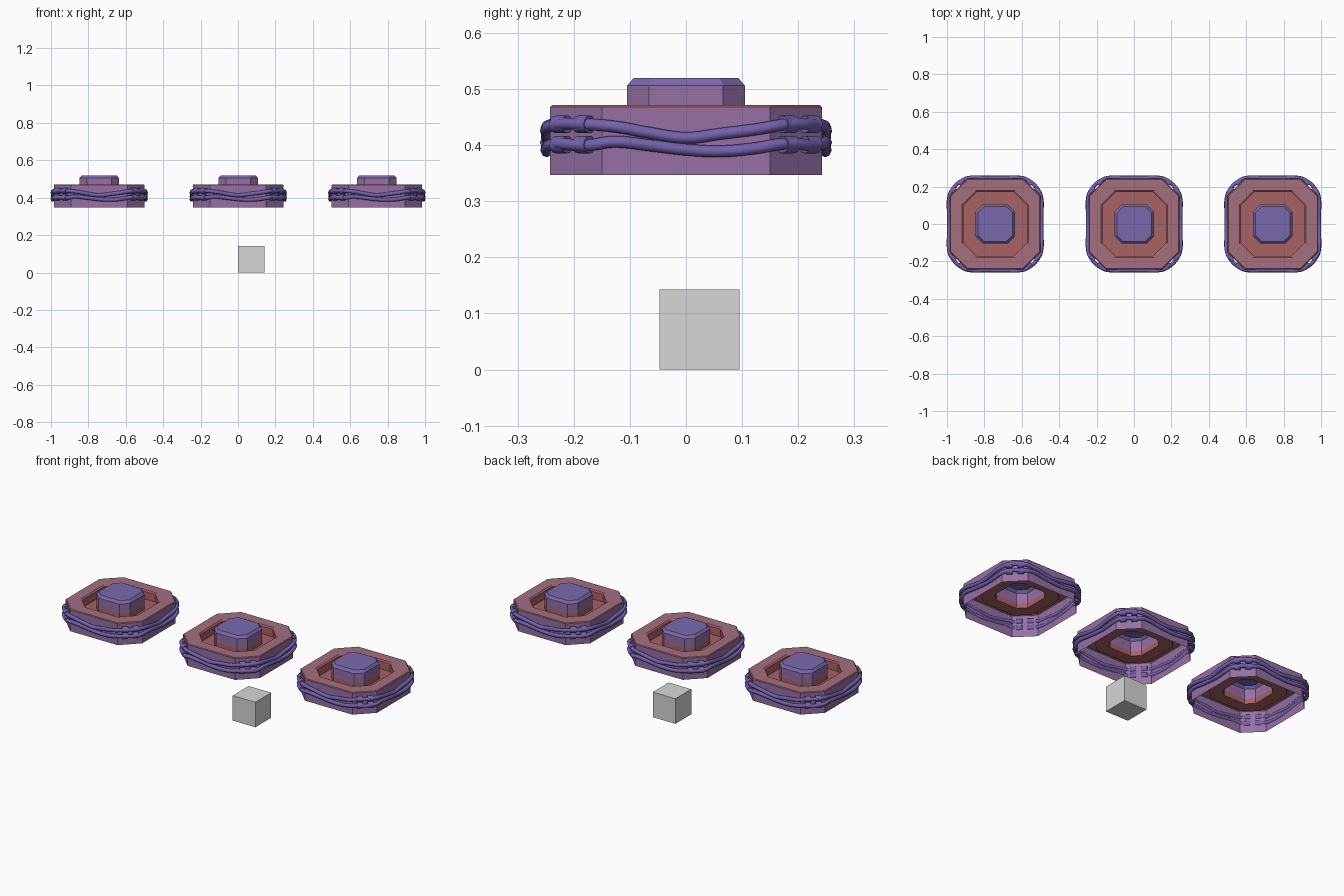
import bpy, bmesh, math
from mathutils import Vector, Matrix

if "Cube" in bpy.data.objects:
    bpy.data.objects.remove(bpy.data.objects["Cube"])


def material(name, r, g, b):
    lin = lambda c: ((c / 255 + 0.055) / 1.055) ** 2.4
    m = bpy.data.materials.new(name)
    m.diffuse_color = (lin(r), lin(g), lin(b), 1)
    m.use_nodes = True
    m.node_tree.nodes["Principled BSDF"].inputs["Base Color"].default_value = m.diffuse_color
    return m


wall_purple = material("dusty purple", 150, 112, 165)
rim_mauve = material("mauve", 163, 112, 128)
floor_red = material("brick red", 168, 98, 100)
knob_violet = material("violet", 122, 105, 172)
cable_violet = material("deep violet", 116, 98, 172)
grey = material("light grey", 215, 215, 215)


def add(name, data, mats, loc):
    ob = bpy.data.objects.new(name, data)
    ob.location = loc
    for m in mats:
        if m.name not in [k.name for k in data.materials if k]:
            data.materials.append(m)
    bpy.context.collection.objects.link(ob)
    return ob


def octagon(h, c, z):
    # square of half width h whose flat sides end at c
    return [(h, -c, z), (h, c, z), (c, h, z), (-c, h, z),
            (-h, c, z), (-h, -c, z), (-c, -h, z), (c, -h, z)]


def shell(name, rings, cols, cap=None):
    """Stack octagon rings; cols gives the material of each band."""
    bm = bmesh.new()
    loops = [[bm.verts.new(p) for p in octagon(*r)] for r in rings]
    for a, b, col in zip(loops, loops[1:], cols):
        for i in range(8):
            j = (i + 1) % 8
            bm.faces.new((a[i], a[j], b[j], b[i])).material_index = col
    if cap is not None:
        bm.faces.new(loops[-1]).material_index = cap
    me = bpy.data.meshes.new(name)
    bm.to_mesh(me)
    bm.free()
    return me


# open-bottomed housing: wall, thin edge, rim, groove wall, recessed floor
housing = shell("housing", [
    (0.242, 0.150, 0.347), (0.242, 0.150, 0.468), (0.238, 0.148, 0.472),
    (0.178, 0.106, 0.472), (0.170, 0.101, 0.466), (0.170, 0.101, 0.422),
    (0.105, 0.066, 0.422)], [0, 2, 1, 2, 2, 2])

# hollow button rising from the floor
button = shell("button", [
    (0.105, 0.066, 0.422), (0.105, 0.066, 0.450), (0.105, 0.066, 0.506),
    (0.093, 0.060, 0.520)], [0, 1, 2], cap=2)


def cable(name, side):
    # side: (x, y, z) points of one side, repeated round the four sides
    cu = bpy.data.curves.new(name, 'CURVE')
    cu.dimensions = '3D'
    cu.bevel_depth = 0.0105
    cu.bevel_resolution = 2
    cu.resolution_u = 6
    pts = [Matrix.Rotation(k * math.pi / 2, 3, 'Z') @ Vector(p)
           for k in range(4) for p in side]
    sp = cu.splines.new('BEZIER')
    sp.bezier_points.add(len(pts) - 1)
    for bp, p in zip(sp.bezier_points, pts):
        bp.co = p
        bp.handle_left_type = bp.handle_right_type = 'AUTO'
    sp.use_cyclic_u = True
    return cu


upper = cable("upper_cable", [
    (0.236, -0.172, 0.437), (0.248, -0.12, 0.432), (0.248, -0.06, 0.421),
    (0.248, 0.0, 0.413), (0.248, 0.06, 0.420), (0.248, 0.13, 0.429),
    (0.236, 0.172, 0.436)])
lower = cable("lower_cable", [
    (0.236, -0.172, 0.400), (0.248, -0.13, 0.406), (0.248, -0.06, 0.399),
    (0.248, 0.0, 0.392), (0.248, 0.06, 0.389), (0.248, 0.12, 0.394),
    (0.236, 0.172, 0.402)])

# collars clamping both cables at each end of the cut corners
bm = bmesh.new()
for k in range(4):
    for s in (-1, 1):
        for z in (0.437, 0.401):
            p = Vector((0.202 + 0.020 * s, 0.202 - 0.020 * s, z))
            m = (Matrix.Rotation(k * math.pi / 2, 4, 'Z')
                 @ Matrix.Translation(p)
                 @ Matrix.Rotation(-math.pi / 4, 4, 'Z')
                 @ Matrix.Rotation(math.pi / 2, 4, 'Y'))
            bmesh.ops.create_cone(bm, cap_ends=True, segments=12, radius1=0.0155,
                                  radius2=0.0155, depth=0.03, matrix=m)
for f in bm.faces:
    f.smooth = len(f.verts) == 4
for e in bm.edges:
    e.smooth = all(f.smooth for f in e.link_faces)
collars = bpy.data.meshes.new("collars")
bm.to_mesh(collars)
bm.free()

# three identical units in a row
for tag, x in (("left", -0.742), ("middle", 0.001), ("right", 0.742)):
    loc = (x, 0, 0)
    add(tag + "_housing", housing, [wall_purple, rim_mauve, floor_red], loc)
    add(tag + "_button", button, [floor_red, wall_purple, knob_violet], loc)
    add(tag + "_upper_cable", upper, [cable_violet], loc)
    add(tag + "_lower_cable", lower, [cable_violet], loc)
    add(tag + "_collars", collars, [cable_violet], loc)

# plain cube below the middle unit
bm = bmesh.new()
bmesh.ops.create_cube(bm, size=0.143)
me = bpy.data.meshes.new("cube")
bm.to_mesh(me)
bm.free()
add("cube", me, [grey], (0.0715, 0.024, 0.0715))
